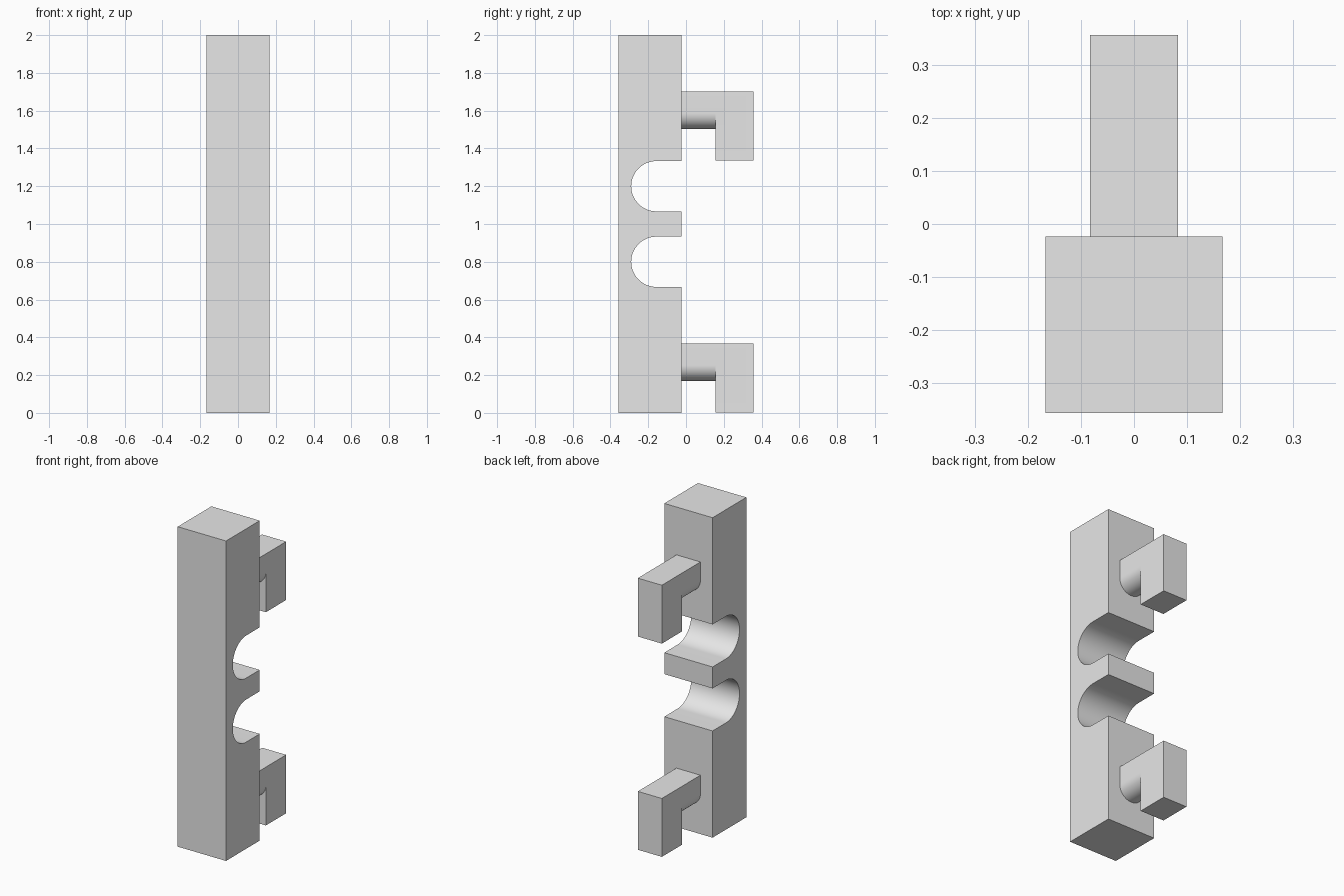
import bpy, bmesh, math
from mathutils import Vector

cube = bpy.data.objects.get("Cube")
if cube:
    bpy.data.objects.remove(cube, do_unlink=True)

grey = bpy.data.materials.new("light_grey")
grey.use_nodes = True
color = (0.8, 0.8, 0.8, 1)
grey.diffuse_color = color
grey.node_tree.nodes["Principled BSDF"].inputs["Base Color"].default_value = color


def arc(cx, cy, r, start, end, steps=32):
    """Points on an arc, angles in degrees."""
    angles = [math.radians(start + (end - start) * i / steps) for i in range(steps + 1)]
    return [(cx + r * math.cos(a), cy + r * math.sin(a)) for a in angles]


def prism(name, profile, to_point, low, high):
    """Extrude a 2D profile from low to high; to_point maps (u, v, depth) to 3D."""
    bm = bmesh.new()
    face = bm.faces.new([bm.verts.new(to_point(u, v, low)) for u, v in profile])
    moved = bmesh.ops.extrude_face_region(bm, geom=[face], use_keep_orig=True)["geom"]
    offset = Vector(to_point(0, 0, high)) - Vector(to_point(0, 0, low))
    bmesh.ops.translate(bm, vec=offset, verts=[g for g in moved if isinstance(g, bmesh.types.BMVert)])
    bmesh.ops.recalc_face_normals(bm, faces=bm.faces)
    mesh = bpy.data.meshes.new(name)
    bm.to_mesh(mesh)
    bm.free()
    mesh.materials.append(grey)
    obj = bpy.data.objects.new(name, mesh)
    bpy.context.collection.objects.link(obj)
    return obj


def activate(obj):
    bpy.ops.object.select_all(action='DESELECT')
    obj.select_set(True)
    bpy.context.view_layer.objects.active = obj


def smooth(obj):
    activate(obj)
    bpy.ops.object.shade_smooth_by_angle(angle=math.radians(30))


along_x = lambda u, v, d: (d, u, v)
along_y = lambda u, v, d: (u, d, v)

FRONT, BACK, HALF = -0.357, -0.024, 0.167
HOOK_HALF, TIP_START, TIP_END = 0.083, 0.157, 0.357

# Bar with two round-bottomed slots open to the back
outline = [(FRONT, 0), (BACK, 0)]
for z in (0.8, 1.2):
    outline += [(BACK, z - 0.133)] + arc(-0.157, z, 0.133, 270, 90) + [(BACK, z + 0.133)]
outline += [(BACK, 2), (FRONT, 2)]
smooth(prism("bar", outline, along_x, -HALF, HALF))

# Hooks: round-bottomed arm merged with a downturned tip
for name, base in (("lower_hook", 0.003), ("upper_hook", 1.336)):
    top, arm_bottom = base + 0.365, base + 0.167
    arm_shape = arc(0, arm_bottom + HOOK_HALF, HOOK_HALF, 180, 360)
    arm_shape += [(HOOK_HALF, top), (-HOOK_HALF, top)]
    hook = prism(name, arm_shape, along_y, BACK, TIP_START + 0.1)
    tip_shape = [(TIP_START, base), (TIP_END, base), (TIP_END, top), (TIP_START, top)]
    tip = prism(name + "_tip", tip_shape, along_x, -HOOK_HALF, HOOK_HALF)

    union = hook.modifiers.new("Union", 'BOOLEAN')
    union.operation = 'UNION'
    union.solver = 'EXACT'
    union.object = tip
    activate(hook)
    bpy.ops.object.modifier_apply(modifier="Union")
    bpy.data.objects.remove(tip, do_unlink=True)

    # Merge the flat faces shared by arm and tip
    bm = bmesh.new()
    bm.from_mesh(hook.data)
    bmesh.ops.dissolve_limit(bm, angle_limit=0.01, verts=bm.verts, edges=bm.edges)
    bm.to_mesh(hook.data)
    bm.free()
    smooth(hook)
